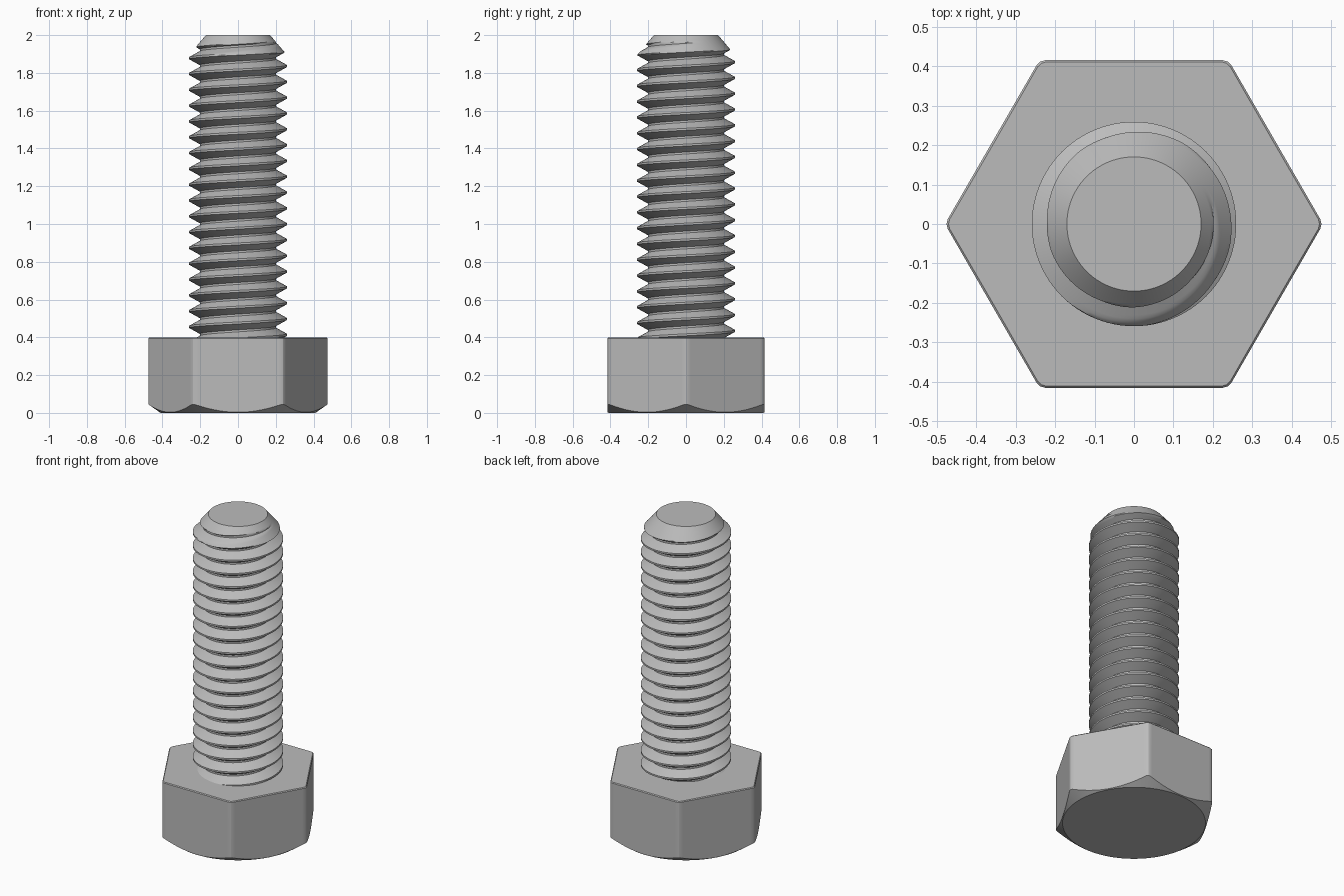
import bpy, bmesh, math
from math import cos, sin, pi, radians

cube = bpy.data.objects.get("Cube")
if cube:
    bpy.data.objects.remove(cube, do_unlink=True)

steel = bpy.data.materials.new("grey_steel")
steel.use_nodes = True
GREY = (0.5, 0.5, 0.5, 1)
steel.diffuse_color = GREY
steel.node_tree.nodes["Principled BSDF"].inputs["Base Color"].default_value = GREY

HEAD_TOP, TOP = 0.4, 2.0


def finish(bm, name, angle):
    """Turn a bmesh into a shaded object."""
    bmesh.ops.recalc_face_normals(bm, faces=bm.faces)
    mesh = bpy.data.meshes.new(name)
    bm.to_mesh(mesh)
    bm.free()
    mesh.materials.append(steel)
    obj = bpy.data.objects.new(name, mesh)
    bpy.context.collection.objects.link(obj)
    bpy.ops.object.select_all(action='DESELECT')
    obj.select_set(True)
    bpy.context.view_layer.objects.active = obj
    bpy.ops.object.shade_smooth_by_angle(angle=radians(angle))
    return obj


def ring(bm, points):
    return [bm.verts.new(p) for p in points]


def bridge(bm, a, b):
    n = len(a)
    for i in range(n):
        j = (i + 1) % n
        bm.faces.new((a[i], a[j], b[j], b[i]))


# Hexagonal head: eased corners, conical chamfer underneath
def hex_radius(a):
    off = (a % (pi / 3)) - pi / 6
    return min(0.415 / cos(off), 0.475)


def head_loop(inset, height):
    for i in range(240):
        a = 2 * pi * i / 240
        r = hex_radius(a) - inset
        yield r * cos(a), r * sin(a), height(r)


bm = bmesh.new()
base = ring(bm, [(0.41 * cos(2 * pi * i / 240), 0.41 * sin(2 * pi * i / 240), 0)
                 for i in range(240)])
loops = [base,
         ring(bm, head_loop(0, lambda r: 0.7 * (r - 0.41))),
         ring(bm, head_loop(0, lambda r: HEAD_TOP - 0.005)),
         ring(bm, head_loop(0.005, lambda r: HEAD_TOP))]
for lower, upper in zip(loops, loops[1:]):
    bridge(bm, lower, upper)
bm.faces.new(base)
bm.faces.new(loops[-1])
finish(bm, "hex_head", 20)

# Threaded shank: a right-hand helix sheet, trimmed at both ends
PITCH, CREST, ROOT = 0.0837, 0.259, 0.202
STEPS, SEGS = 16, 96
CREST_Z = 1.92 - 20 * PITCH      # crest height on the +x side


def thread_radius(phase):
    d = abs((phase + 0.5) % 1 - 0.5)
    t = min(max((d - 0.0625) / 0.375, 0), 1)
    return CREST + (ROOT - CREST) * t


bm = bmesh.new()
rows = []
for k in range(STEPS * 23):
    phase = k / STEPS
    row = []
    for i in range(SEGS + 1):
        a = 2 * pi * i / SEGS
        z = CREST_Z + PITCH * (phase + i / SEGS)
        # the lead-in cone limits the radius near the tip
        r = max(min(thread_radius(phase), 0.17 + 0.85 * (TOP - z)), 0.1)
        row.append((r * cos(a), r * sin(a), z))
    rows.append(ring(bm, row))
for a, b in zip(rows, rows[1:]):
    for i in range(SEGS):
        bm.faces.new((a[i], a[i + 1], b[i + 1], b[i]))
bmesh.ops.remove_doubles(bm, verts=bm.verts, dist=0.0002)
for z, up in ((TOP, 1), (HEAD_TOP - 0.002, -1)):
    bmesh.ops.bisect_plane(bm, geom=bm.verts[:] + bm.edges[:] + bm.faces[:],
                           plane_co=(0, 0, z), plane_no=(0, 0, up),
                           clear_outer=True)
# flat tip
rim = [e for e in bm.edges if e.is_boundary
       and all(v.co.z > TOP - 0.001 for v in e.verts)]
bmesh.ops.holes_fill(bm, edges=rim, sides=0)
finish(bm, "threaded_shank", 28)
